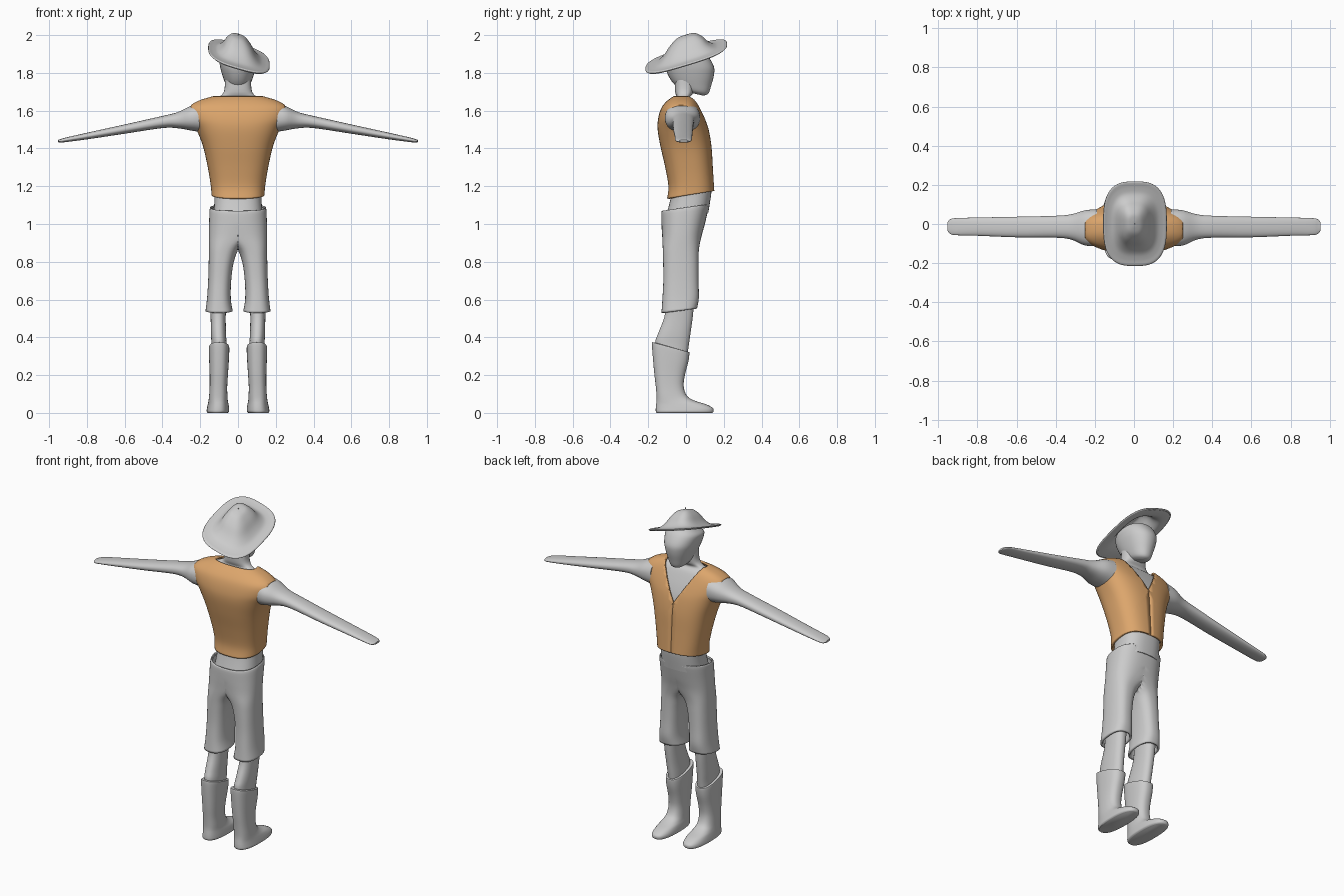
import bpy, bmesh, math
from mathutils import Vector

if "Cube" in bpy.data.objects:
    bpy.data.objects.remove(bpy.data.objects["Cube"])


def smooth_rings(rings, k):
    """Catmull-Rom interpolation between cross-sections."""
    out = []
    m = len(rings)
    for i in range(m - 1):
        p = [rings[max(i - 1, 0)], rings[i], rings[i + 1], rings[min(i + 2, m - 1)]]
        for s in range(k):
            t = s / k
            out.append([0.5 * (2 * b + (c - a) * t + (2 * a - 5 * b + 4 * c - d) * t * t
                               + (3 * b - a - 3 * c + d) * t ** 3) for a, b, c, d in zip(*p)])
    return out + [list(rings[-1])]


def loft(name, rings, power=2.3, n=40, k=4, caps=True, edit=None, mirror=False, wall=0, color=None):
    """Rings are (x0, x1, y0, y1, z at back, z at front), listed upwards."""
    bm = bmesh.new()
    rows = []
    for x0, x1, y0, y1, zb, zf in smooth_rings(rings, k):
        row = []
        for i in range(n):
            a = 2 * math.pi * i / n
            c, s = round(math.cos(a), 6), round(math.sin(a), 6)
            u = math.copysign(abs(c) ** (2 / power), c)
            v = math.copysign(abs(s) ** (2 / power), s)
            row.append(bm.verts.new(((x0 + x1) / 2 + u * (x1 - x0) / 2,
                                     (y0 + y1) / 2 + v * (y1 - y0) / 2,
                                     (zb + zf) / 2 + v * (zf - zb) / 2)))
        rows.append(row)
    for r, q in zip(rows, rows[1:]):
        for i in range(n):
            j = (i + 1) % n
            bm.faces.new((r[i], r[j], q[j], q[i]))
    if caps:
        bm.faces.new(rows[0][::-1])
        bm.faces.new(rows[-1])
    if edit:
        edit(bm)
    if caps:
        bmesh.ops.recalc_face_normals(bm, faces=bm.faces)
    me = bpy.data.meshes.new(name)
    bm.to_mesh(me)
    bm.free()
    ob = bpy.data.objects.new(name, me)
    bpy.context.collection.objects.link(ob)
    if mirror:
        ob.modifiers.new("mirror", 'MIRROR').merge_threshold = 0.0005
    if wall:
        sol = ob.modifiers.new("wall", 'SOLIDIFY')
        sol.thickness, sol.offset = wall, -1
    if color:
        mat = bpy.data.materials.new(name + "_color")
        mat.diffuse_color = color
        mat.use_nodes = True
        mat.node_tree.nodes["Principled BSDF"].inputs["Base Color"].default_value = mat.diffuse_color
        me.materials.append(mat)
    bpy.ops.object.select_all(action='DESELECT')
    ob.select_set(True)
    bpy.context.view_layer.objects.active = ob
    bpy.ops.object.shade_smooth_by_angle(angle=math.radians(45))
    return ob


def sym(w, y0, y1, zb, zf=None):
    return (-w, w, y0, y1, zb, zb if zf is None else zf)


# Vest: armholes, V neck and front slit are cut from a lofted shell
def cut_vest(bm):
    def slice_by(co, no, front, outer=False):
        faces = [f for f in bm.faces if not front or f.calc_center_median().y > -0.01]
        geom = faces + list({e for f in faces for e in f.edges}) + list({v for f in faces for v in f.verts})
        bmesh.ops.bisect_plane(bm, geom=geom, plane_co=co, plane_no=no, clear_outer=outer)
    for s in (-1, 1):
        slice_by((s * 0.25, 0, 0), (s, 0, 0), False, True)
        slice_by((0, 0, 1.47), Vector((s, 0, -0.6)).normalized(), True)
        slice_by((s * 0.0015, 0, 0), (s, 0, 0), True)
    gone = []
    for f in bm.faces:
        c = f.calc_center_median()
        if c.y > -0.01 and abs(c.x) < max(0.0015, 0.6 * (c.z - 1.47)):
            gone.append(f)
    bmesh.ops.delete(bm, geom=gone, context='FACES')


vest = [sym(.14, -.10, .15, 1.135, 1.175), sym(.145, -.093, .147, 1.20, 1.22),
        sym(.16, -.11, .142, 1.30), sym(.185, -.135, .135, 1.41), sym(.22, -.15, .12, 1.50),
        sym(.255, -.147, .10, 1.56), sym(.262, -.13, .075, 1.615),
        sym(.21, -.10, .055, 1.652), sym(.13, -.065, .035, 1.677)]
loft("vest", vest, power=2.6, n=64, k=5, caps=False, edit=cut_vest, wall=.012,
     color=(.72, .38, .15, 1))

# Torso and neck: the vest sections inset, continued to waist and neck
g = .016
inner = [(a + g, b - g, c + g, d - g, e - .01, f - .01) for a, b, c, d, e, f in vest]
loft("torso", [sym(.13, -.11, .118, 1.03, 1.06)] + inner
     + [sym(.075, -.058, .04, 1.70), sym(.068, -.06, .05, 1.78)], power=2.5)

# Head
loft("head", [sym(.025, .0, .09, 1.70, 1.68), sym(.05, -.04, .118, 1.72, 1.69),
              sym(.068, -.075, .134, 1.755, 1.735), sym(.085, -.10, .148, 1.80, 1.79),
              sym(.095, -.11, .147, 1.835, 1.835), sym(.098, -.10, .115, 1.855, 1.89),
              sym(.07, -.07, .08, 1.875, 1.915)], power=2.2)


# Hat: squarish brim rising into a soft crown, tilted sideways and back
def tilt_hat(bm):
    for v in bm.verts:
        v.co.z += 1.885 - 0.28 * v.co.x + 0.30 * v.co.y


profile = [(1, .002), (.97, .008), (.85, .008), (.7, .014), (.55, .038),
           (.4, .078), (.24, .106), (.1, .114), (.005, .115)]
loft("hat", [(-.163 * r + .005, .168 * r, -.215 * r, .218 * r, h, h) for r, h in profile],
     power=2.9, n=56, caps=False, edit=tilt_hat, wall=.01)


# Arms: lofted upwards, then laid out sideways
def lay_arm(bm):
    for v in bm.verts:
        v.co = (v.co.z, v.co.y, v.co.x)


loft("arm", [(1.485, 1.64, -.11, .075, .19, .19), (1.495, 1.625, -.11, .07, .25, .25),
             (1.507, 1.592, -.08, .05, .32, .32), (1.508, 1.572, -.07, .042, .40, .40),
             (1.478, 1.527, -.068, .037, .60, .60), (1.448, 1.483, -.06, .033, .80, .80),
             (1.434, 1.458, -.057, .03, .91, .91), (1.431, 1.449, -.05, .024, .94, .94),
             (1.434, 1.445, -.035, .01, .953, .953)], edit=lay_arm, mirror=True)


# Trousers: one half clamped at the middle and mirrored
def clamp_half(bm):
    for v in bm.verts:
        v.co.x = max(v.co.x, 0)
    flat = [f for f in bm.faces if all(v.co.x < 1e-5 for v in f.verts)]
    bmesh.ops.delete(bm, geom=flat, context='FACES')


loft("trousers", [(.028, .172, -.13, .058, .53, .552), (.038, .164, -.125, .068, .60, .61),
                  (.036, .158, -.12, .066, .70, .70), (.022, .155, -.121, .066, .80, .80),
                  (-.01, .154, -.123, .069, .87, .87), (-.10, .154, -.126, .082, .935, .935),
                  (-.153, .153, -.13, .10, 1.0, 1.0), (-.15, .15, -.13, .121, 1.062, 1.095),
                  (-.142, .142, -.122, .116, 1.07, 1.103)],
     power=2.5, n=48, caps=False, edit=clamp_half, mirror=True, wall=.012)

# Lower legs
loft("leg", [(.06, .14, -.15, .0, .26, .26), (.06, .14, -.162, .012, .37, .34),
             (.063, .143, -.148, .022, .42, .41), (.065, .145, -.114, .036, .51, .51),
             (.06, .15, -.10, .045, .62, .62)], mirror=True)

# Boots
loft("boot", [(.055, .16, -.155, .14, 0, 0), (.047, .166, -.16, .146, .008, .008),
              (.047, .164, -.16, .142, .026, .026), (.05, .16, -.158, .105, .046, .046),
              (.054, .156, -.156, .045, .065, .065), (.056, .153, -.156, .005, .09, .09),
              (.057, .15, -.16, -.012, .14, .14), (.053, .15, -.168, -.006, .21, .20),
              (.048, .153, -.176, .012, .30, .27), (.046, .154, -.18, .018, .365, .315),
              (.05, .15, -.175, .014, .374, .322), (.065, .135, -.155, .0, .37, .325)],
     power=2.5, mirror=True)
